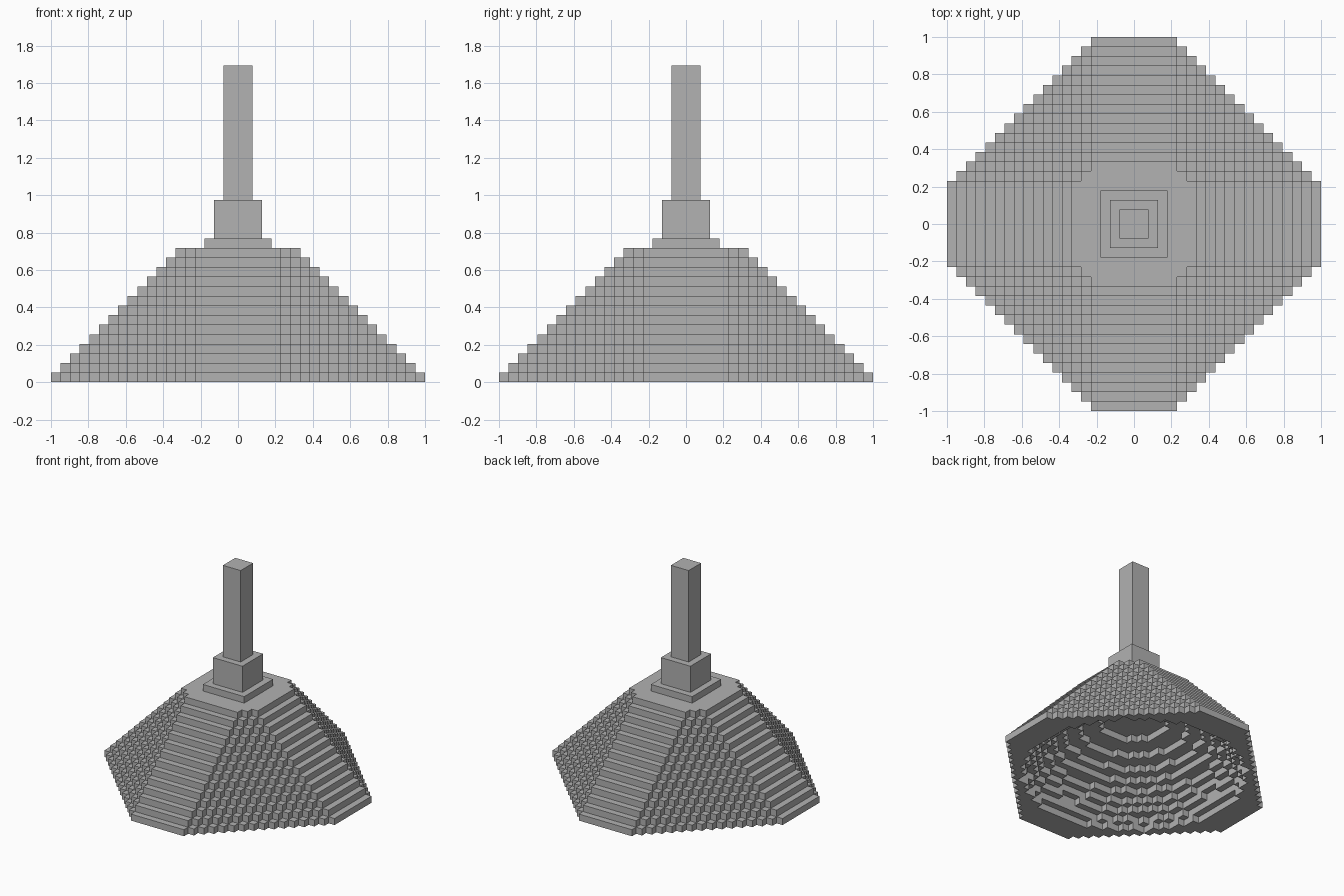
import bpy
import bmesh
import math
from mathutils import Vector

cube = bpy.data.objects.get("Cube")
if cube:
    bpy.data.objects.remove(cube, do_unlink=True)

UNIT = 2 / 39          # edge of one block
LAYERS = 14            # courses in the stepped canopy

grey = bpy.data.materials.new("mid_grey")
grey.use_nodes = True
grey.diffuse_color = (0.445, 0.445, 0.445, 1)
grey.node_tree.nodes["Principled BSDF"].inputs["Base Color"].default_value = grey.diffuse_color


def add_object(name, bm):
    mesh = bpy.data.meshes.new(name)
    bm.to_mesh(mesh)
    bm.free()
    mesh.materials.append(grey)
    obj = bpy.data.objects.new(name, mesh)
    bpy.context.scene.collection.objects.link(obj)
    return obj


def add_box(name, blocks, bottom, top):
    """Square box, sized in whole blocks, standing on the centre line."""
    bm = bmesh.new()
    bmesh.ops.create_cube(bm, size=1)
    height = top - bottom
    bmesh.ops.scale(bm, vec=Vector((blocks, blocks, height)) * UNIT, verts=bm.verts)
    bmesh.ops.translate(bm, vec=(0, 0, (bottom + height / 2) * UNIT), verts=bm.verts)
    return add_object(name, bm)


# Hollow under the canopy: a shallow spherical cap
RIM, RISE = 15.6, 8.6
BALL = (RIM ** 2 + RISE ** 2) / (2 * RISE)


def hollow_radius(k):
    return math.sqrt(max(0, BALL ** 2 - (k + BALL - RISE) ** 2)) if k < RISE else -1


def is_solid(x, y, k):
    if not 0 <= k < LAYERS:
        return False
    if max(abs(x), abs(y)) > 19 - k or abs(x) + abs(y) > 23 - k:
        return False
    return math.hypot(x, y) > hollow_radius(k)


# Canopy: octagonal courses of blocks, keeping only the exposed faces
bm = bmesh.new()
corners = {}


def corner(p):
    key = tuple(round(2 * c) for c in p)
    if key not in corners:
        corners[key] = bm.verts.new(Vector(p) * UNIT)
    return corners[key]


directions = [Vector(d) * s for d in ((1, 0, 0), (0, 1, 0), (0, 0, 1)) for s in (1, -1)]
for k in range(LAYERS):
    for x in range(-19, 20):
        for y in range(-19, 20):
            if not is_solid(x, y, k):
                continue
            for d in directions:
                if is_solid(x + int(d.x), y + int(d.y), k + int(d.z)):
                    continue
                u = Vector((d.y, d.z, d.x)) / 2
                v = d.cross(u)
                middle = Vector((x, y, k + 0.5)) + d / 2
                bm.faces.new([corner(middle + o) for o in (-u - v, u - v, u + v, v - u)])

# Merge the flat runs of block faces
bmesh.ops.dissolve_limit(bm, angle_limit=0.01, verts=bm.verts, edges=bm.edges)
add_object("stepped_canopy", bm)

# Stacked square parts on top
add_box("plinth", 7, LAYERS, 15)
add_box("collar", 5, 15, 19)
add_box("shaft", 3, 19, 33)
